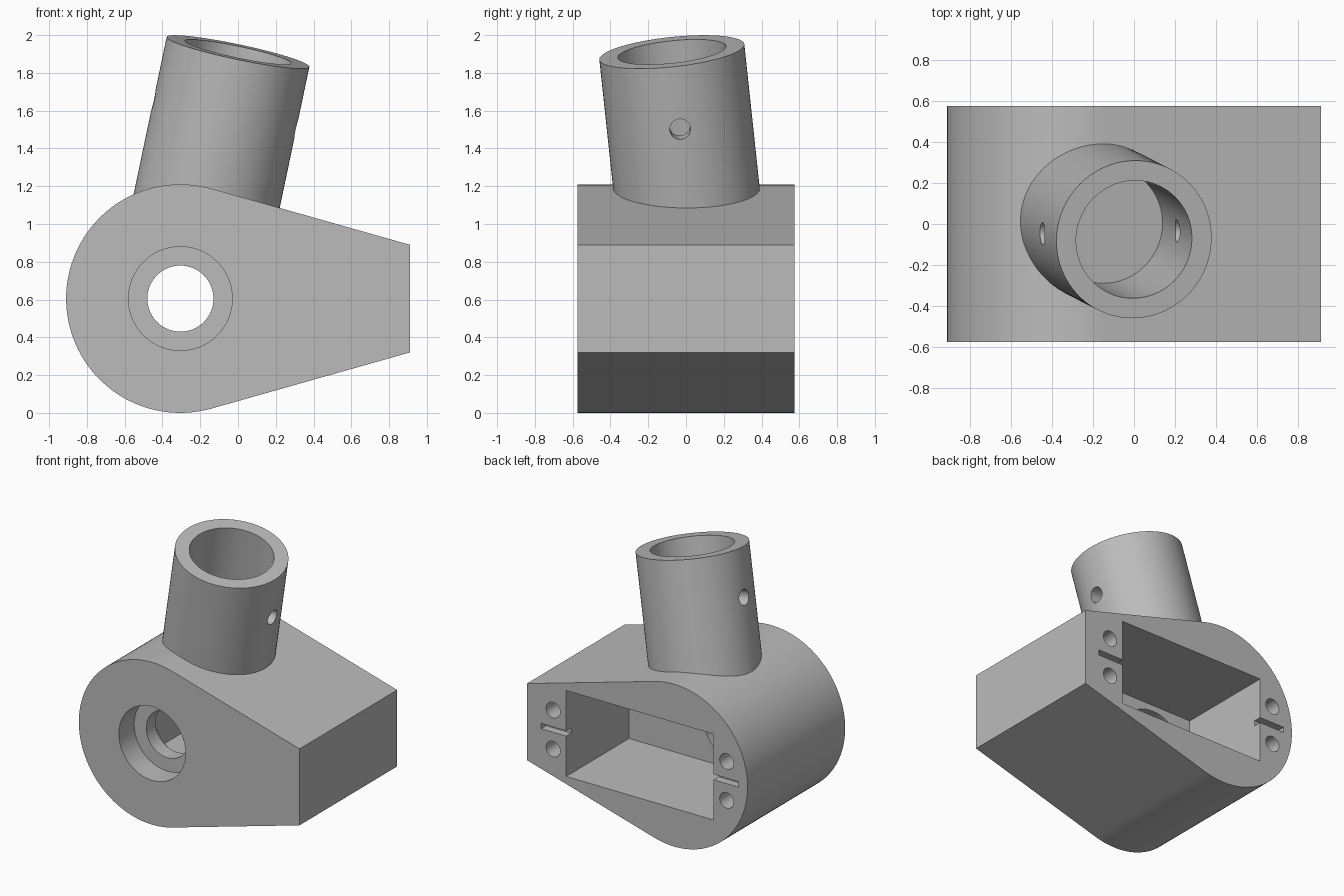
import bpy, bmesh, math
from mathutils import Vector, Matrix

default_cube = bpy.data.objects.get("Cube")
if default_cube:
    bpy.data.objects.remove(default_cube, do_unlink=True)

# One plain grey for the whole casting
grey = bpy.data.materials.new("plain grey")
grey.use_nodes = True
COLOUR = (0.5, 0.5, 0.5, 1)
grey.diffuse_color = COLOUR
grey.node_tree.nodes["Principled BSDF"].inputs["Base Color"].default_value = COLOUR

HUB_X, HUB_Z, HUB_R = -0.305, 0.605, 0.605
END_X, END_H, HALF_Y = 0.91, 0.285, 0.575


def finish(name, bm):
    bmesh.ops.recalc_face_normals(bm, faces=bm.faces)
    mesh = bpy.data.meshes.new(name)
    bm.to_mesh(mesh)
    bm.free()
    mesh.materials.append(grey)
    ob = bpy.data.objects.new(name, mesh)
    bpy.context.collection.objects.link(ob)
    return ob


def cylinder(name, start, end, radius, segments=64):
    """Capped cylinder between two points."""
    start, end = Vector(start), Vector(end)
    axis = end - start
    turn = Vector((0, 0, 1)).rotation_difference(axis).to_matrix().to_4x4()
    bm = bmesh.new()
    bmesh.ops.create_cone(bm, cap_ends=True, segments=segments, radius1=radius,
                          radius2=radius, depth=axis.length,
                          matrix=Matrix.Translation((start + end) / 2) @ turn)
    return finish(name, bm)


def box(name, low, high):
    low, high = Vector(low), Vector(high)
    bm = bmesh.new()
    bmesh.ops.create_cube(bm, size=1, matrix=Matrix.Translation((low + high) / 2)
                          @ Matrix.Diagonal((*(high - low), 1)))
    return finish(name, bm)


def combine(target, tool, operation="DIFFERENCE"):
    """Apply a boolean and discard the tool."""
    tool.hide_render = True
    mod = target.modifiers.new(operation, "BOOLEAN")
    mod.operation, mod.object, mod.solver = operation, tool, "EXACT"
    bpy.context.view_layer.objects.active = target
    bpy.ops.object.modifier_apply(modifier=mod.name)
    bpy.data.objects.remove(tool, do_unlink=True)


# Body: round hub with straight tangent sides tapering to a flat end
dx, dz = END_X - HUB_X, END_H
tangent = math.atan2(dz, dx) + math.acos(HUB_R / math.hypot(dx, dz))
STEPS = 72
profile = [(END_X, HUB_Z + END_H)]
for i in range(STEPS + 1):
    a = tangent + (2 * math.pi - 2 * tangent) * i / STEPS
    profile.append((HUB_X + HUB_R * math.cos(a), HUB_Z + HUB_R * math.sin(a)))
profile.append((END_X, HUB_Z - END_H))
bm = bmesh.new()
face = bm.faces.new([bm.verts.new((x, -HALF_Y, z)) for x, z in profile])
extruded = bmesh.ops.extrude_face_region(bm, geom=[face])
bmesh.ops.translate(bm, vec=(0, 2 * HALF_Y, 0),
                    verts=[g for g in extruded["geom"] if isinstance(g, bmesh.types.BMVert)])
body = finish("housing_with_socket", bm)

# Tilted socket tube on top
axis = Vector((0.21, -0.107, 1)).normalized()
mouth = Vector((0, -0.075, 1.911))
combine(body, cylinder("socket_tube", mouth - axis * 0.894, mouth, 0.386, 96), "UNION")
combine(body, cylinder("socket_bore", mouth - axis * 0.7, mouth + axis * 0.1, 0.288, 96))

# Cross pin hole through both tube walls
side = (Vector((1, 0, 0)) - axis * axis.x).normalized()
pin = mouth - axis * 0.34
combine(body, cylinder("pin_hole", pin - side * 0.6, pin + side * 0.6, 0.055, 32))

# Rectangular pocket open at the back
POCKET_LEFT, POCKET_RIGHT, POCKET_FLOOR = 0.585, -0.63, -0.165
combine(body, box("pocket", (POCKET_RIGHT, POCKET_FLOOR, HUB_Z - 0.32),
                  (POCKET_LEFT, HALF_Y + 0.1, HUB_Z + 0.32)))

# Shaft hole with a bearing seat on each side of a lip
for name, y0, y1, r in (("shaft_hole", -0.7, 0, 0.175),
                        ("outer_seat", -0.7, -0.395, 0.275),
                        ("inner_seat", -0.285, 0, 0.275)):
    combine(body, cylinder(name, (HUB_X, y0, HUB_Z), (HUB_X, y1, HUB_Z), r))

# Screw holes and cable slots beside the pocket
for edge, direction in ((POCKET_LEFT, 1), (POCKET_RIGHT, -1)):
    x = edge + direction * 0.108
    for offset in (-0.145, 0.145):
        z = HUB_Z + offset
        combine(body, cylinder("screw_hole", (x, 0.25, z), (x, 0.7, z), 0.058, 32))
    ends = sorted((edge - direction * 0.05, edge + direction * 0.207))
    combine(body, box("cable_slot", (ends[0], HALF_Y - 0.06, HUB_Z - 0.02),
                      (ends[1], HALF_Y + 0.1, HUB_Z + 0.02)))

# Smooth the round walls, keep the edges crisp
bpy.ops.object.select_all(action="DESELECT")
body.select_set(True)
bpy.context.view_layer.objects.active = body
bpy.ops.object.shade_smooth_by_angle(angle=math.radians(25))
